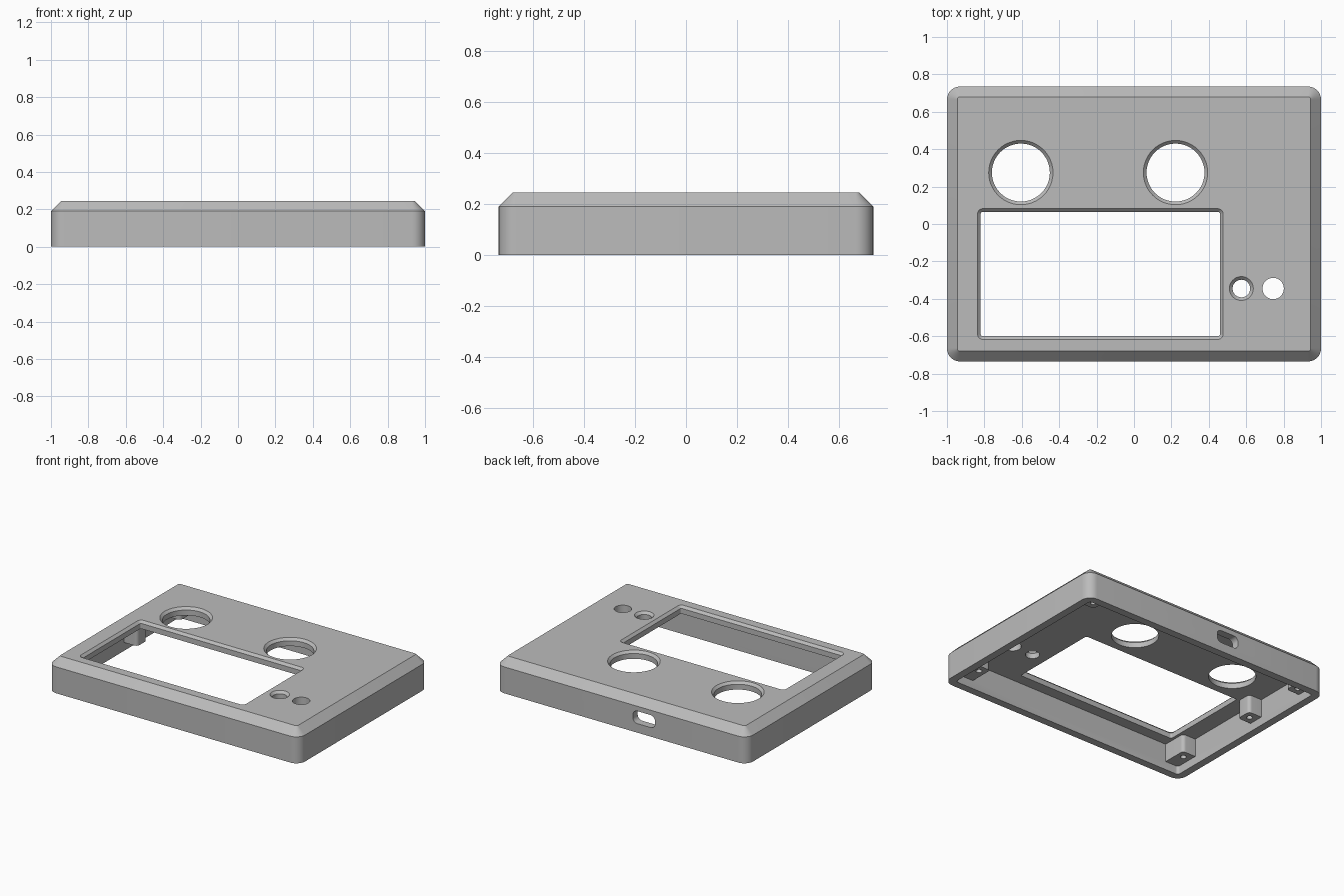
import bpy
import bmesh
from math import cos, sin, pi, radians

cube = bpy.data.objects.get("Cube")
if cube:
    bpy.data.objects.remove(cube)

HEIGHT, CHAMFER, WALL = 0.245, 0.055, 0.055
HALF_X, HALF_Y = 1.0, 0.735
CEILING = HEIGHT - WALL

grey = bpy.data.materials.new("light_grey_plastic")
grey.use_nodes = True
grey.diffuse_color = (0.5, 0.5, 0.5, 1)
shader = grey.node_tree.nodes["Principled BSDF"]
shader.inputs["Base Color"].default_value = grey.diffuse_color
shader.inputs["Roughness"].default_value = 0.6


def rounded_rect(cx, cy, hx, hy, r, steps=8):
    """Counter-clockwise outline with one arc per corner."""
    points = []
    for i, (sx, sy) in enumerate([(1, 1), (-1, 1), (-1, -1), (1, -1)]):
        for k in range(steps + 1):
            a = (i + k / steps) * pi / 2
            points.append((cx + sx * (hx - r) + r * cos(a),
                           cy + sy * (hy - r) + r * sin(a)))
    return points


def circle(cx, cy, r, steps=48):
    return [(cx + r * cos(2 * pi * k / steps), cy + r * sin(2 * pi * k / steps))
            for k in range(steps)]


def loft(name, sections):
    """Closed solid through a list of (outline, z) sections."""
    bm = bmesh.new()
    rings = [[bm.verts.new((x, y, z)) for x, y in outline] for outline, z in sections]
    n = len(rings[0])
    for low, high in zip(rings, rings[1:]):
        for k in range(n):
            j = (k + 1) % n
            bm.faces.new((low[k], low[j], high[j], high[k]))
    bm.faces.new(rings[0][::-1])
    bm.faces.new(rings[-1])
    bmesh.ops.recalc_face_normals(bm, faces=bm.faces)
    mesh = bpy.data.meshes.new(name)
    bm.to_mesh(mesh)
    bm.free()
    mesh.materials.append(grey)
    obj = bpy.data.objects.new(name, mesh)
    bpy.context.collection.objects.link(obj)
    return obj


def combine(target, tool, operation):
    """Apply a boolean and discard the tool."""
    tool.hide_render = True
    mod = target.modifiers.new("boolean", "BOOLEAN")
    mod.operation, mod.object, mod.solver = operation, tool, "EXACT"
    bpy.context.view_layer.objects.active = target
    bpy.ops.object.modifier_apply(modifier=mod.name)
    bpy.data.objects.remove(tool)


def chamfered_opening(outline, bevel):
    """Cutter with straight sides that flares at the top surface; outline(grow)."""
    return loft("opening_cutter", [(outline(0), CEILING - 0.03), (outline(0), HEIGHT - bevel),
                                   (outline(bevel), HEIGHT), (outline(bevel), HEIGHT + 0.05)])


# Outer body with chamfered top edge
case = loft("enclosure_cover", [
    (rounded_rect(0, 0, HALF_X, HALF_Y, 0.07), 0),
    (rounded_rect(0, 0, HALF_X, HALF_Y, 0.07), HEIGHT - CHAMFER),
    (rounded_rect(0, 0, HALF_X - CHAMFER, HALF_Y - CHAMFER, 0.015), HEIGHT)])

# Hollow underside
cavity = rounded_rect(0, 0, HALF_X - WALL, HALF_Y - WALL, 0.02)
combine(case, loft("cavity_cutter", [(cavity, -0.1), (cavity, CEILING)]), "DIFFERENCE")

# Screw posts: centre, and how far each box reaches into the wall
posts = [(-0.89, 0.60), (-0.89, 0.11), (-0.89, -0.56), (0.85, 0.60), (0.85, -0.56)]
for px, py in posts:
    side = 1 if px > 0 else -1
    inner, outer = px - side * 0.05, side * 0.97
    y_low, y_high = py - 0.055, py + 0.055
    if py > 0.4:
        y_high = HALF_Y - 0.03
    if py < -0.4:
        y_low = -HALF_Y + 0.03
    outline = rounded_rect((inner + outer) / 2, (y_low + y_high) / 2,
                           abs(outer - inner) / 2, (y_high - y_low) / 2, 0.025)
    combine(case, loft("post", [(outline, 0.06), (outline, CEILING + 0.02)]), "UNION")
    pilot = circle(px, py, 0.02, 20)
    combine(case, loft("pilot_cutter", [(pilot, 0), (pilot, 0.16)]), "DIFFERENCE")

# Display window
combine(case, chamfered_opening(
    lambda g: rounded_rect(-0.18, -0.2675, 0.64 + g, 0.3325 + g, 0.012 + g), 0.017), "DIFFERENCE")

# Two large round openings and one small chamfered button hole
for cx, cy, r in [(-0.605, 0.275, 0.155), (0.222, 0.275, 0.155), (0.574, -0.345, 0.047)]:
    combine(case, chamfered_opening(lambda g: circle(cx, cy, r + g), 0.017), "DIFFERENCE")

# Plain indicator hole
plain = circle(0.744, -0.345, 0.057)
combine(case, loft("indicator_cutter", [(plain, 0.15), (plain, 0.3)]), "DIFFERENCE")

# Cable slot through the back wall
slot = loft("slot_cutter", [(rounded_rect(0, 0, 0.088, 0.045, 0.035), d) for d in (-0.1, 0.1)])
slot.rotation_euler = (radians(90), 0, 0)
slot.location = (-0.18, HALF_Y - 0.02, 0.11)
bpy.context.view_layer.update()
combine(case, slot, "DIFFERENCE")

# Smooth the round corners and holes, keep edges sharp
bpy.ops.object.select_all(action="DESELECT")
case.select_set(True)
bpy.context.view_layer.objects.active = case
bpy.ops.object.shade_smooth_by_angle(angle=radians(30))
